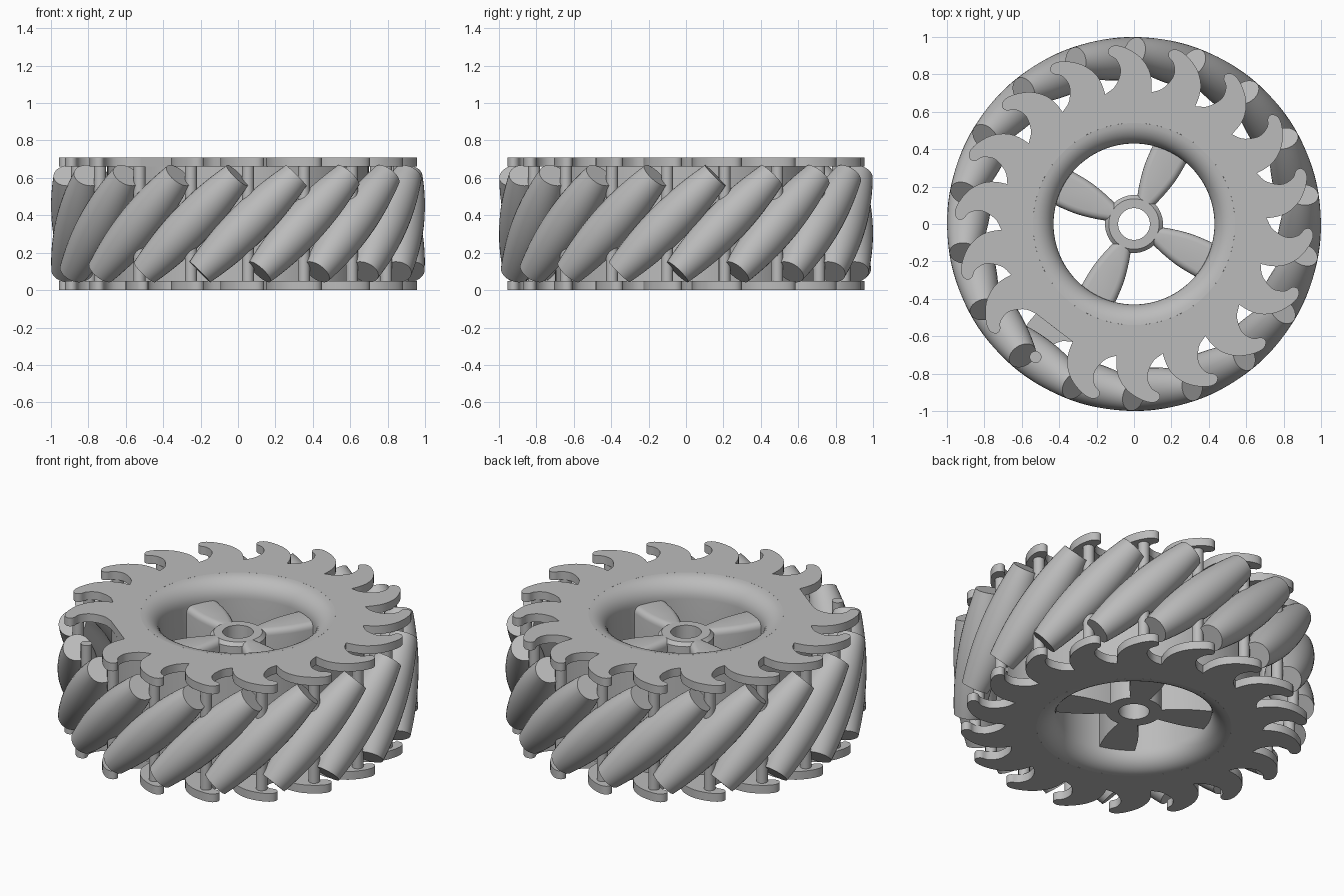
import bpy, bmesh
from math import sin, cos, pi, radians, sqrt
from mathutils import Matrix, Vector

if "Cube" in bpy.data.objects:
    bpy.data.objects.remove(bpy.data.objects["Cube"])

COUNT = 18
STEP = 2 * pi / COUNT
PHASE = radians(-6.5)      # angle of the first roller
HEIGHT, PLATE = 0.71, 0.05
MID = HEIGHT / 2
AXIS_R = 0.885             # distance of roller axes from the centre

grey = bpy.data.materials.new("plain grey")
grey.use_nodes = True
grey.diffuse_color = (0.5, 0.5, 0.5, 1)
grey.node_tree.nodes["Principled BSDF"].inputs["Base Color"].default_value = (0.5, 0.5, 0.5, 1)


def finish(name, bm, matrix=None, angle=35):
    """Turn a bmesh into a grey object with sharp edges kept."""
    bmesh.ops.recalc_face_normals(bm, faces=bm.faces)
    mesh = bpy.data.meshes.new(name)
    bm.to_mesh(mesh)
    bm.free()
    mesh.materials.append(grey)
    obj = bpy.data.objects.new(name, mesh)
    bpy.context.collection.objects.link(obj)
    if matrix:
        obj.matrix_world = matrix
    bpy.ops.object.select_all(action="DESELECT")
    obj.select_set(True)
    bpy.context.view_layer.objects.active = obj
    bpy.ops.object.shade_smooth_by_angle(angle=radians(angle))
    return obj


def revolve(profile, sides, closed):
    """Spin (radius, z) points about z; open profiles get flat caps."""
    bm = bmesh.new()
    rings = [[bm.verts.new((r * cos(2 * pi * i / sides), r * sin(2 * pi * i / sides), z))
              for i in range(sides)] for r, z in profile]
    pairs = list(zip(rings, rings[1:]))
    if closed:
        pairs.append((rings[-1], rings[0]))
    else:
        bm.faces.new(rings[0])
        bm.faces.new(rings[-1])
    for a, b in pairs:
        for i in range(sides):
            j = (i + 1) % sides
            bm.faces.new((a[i], a[j], b[j], b[i]))
    return bm


def smooth_path(points, cuts=3):
    """Catmull-Rom through the points."""
    pts = [Vector(p) for p in points]
    pts = [2 * pts[0] - pts[1]] + pts + [2 * pts[-1] - pts[-2]]
    out = []
    for a, b, c, d in zip(pts, pts[1:], pts[2:], pts[3:]):
        for k in range(cuts):
            t = k / cuts
            out.append(0.5 * (2 * b + (c - a) * t + (2 * a - 5 * b + 4 * c - d) * t ** 2
                              + (3 * b - a - 3 * c + d) * t ** 3))
    return out


# Rim body: drum with a bore flared at both ends
BORE, FLARE = 0.43, 0.11
arc = [(BORE + FLARE * (1 - cos(k * pi / 16)), FLARE * (1 - sin(k * pi / 16))) for k in range(9)]
profile = [(0.70, PLATE), (0.70, HEIGHT - PLATE), (BORE + FLARE, HEIGHT - PLATE)]
profile += [(r, HEIGHT - z) for r, z in reversed(arc)] + arc + [(BORE + FLARE, PLATE)]
finish("rim_body", revolve(profile, 96, True))

# Side plates: one hook outline (degrees, radius) repeated around a ring
HOOK = smooth_path([(-11, .71), (-10.5, .77), (-9, .83), (-5.5, .895), (-0.5, .945), (3, .96),
                    (5, .94), (4.7, .91), (2.7, .885), (1.5, .83), (2.5, .78), (5, .735), (9, .71)])


def side_plate(name, z, missing=None):
    outer = []
    for n in range(COUNT):
        for k, (deg, r) in enumerate(HOOK):
            if n == missing:           # straight edge in place of the hook
                t = k / len(HOOK)
                deg, r = -11 + 20 * t, 0.71 * cos(radians(10)) / cos(radians(-10 + 20 * t))
            a = PHASE + n * STEP + radians(deg)
            outer.append((r * cos(a), r * sin(a)))
    bm = bmesh.new()
    loops = []
    total = len(outer)
    for height in (z, z + PLATE):
        ring = [bm.verts.new((x, y, height)) for x, y in outer]
        # Inner circle, and a mid circle at the hook roots
        circles = []
        for r in (0.69, BORE + FLARE):
            circles.append([bm.verts.new((r * cos(a), r * sin(a), height)) for a in
                            (PHASE + radians(-11) + 2 * pi * i / total for i in range(total))])
        loops.append((ring, circles[0], circles[1]))
    size = len(HOOK)
    for ring, mid, inner in loops:
        for i in range(total):
            j = (i + 1) % total
            bm.faces.new((mid[i], mid[j], inner[j], inner[i]))
        for n in range(COUNT):
            run = [(n * size + k) % total for k in range(size + 1)]
            bm.faces.new([ring[i] for i in run] + [mid[i] for i in reversed(run)])
    for part in (0, 2):
        low, high = loops[0][part], loops[1][part]
        for i in range(total):
            j = (i + 1) % total
            bm.faces.new((low[i], low[j], high[j], high[i]))
    bmesh.ops.triangulate(bm, faces=[f for f in bm.faces if len(f.verts) > 4])
    finish(name, bm)


side_plate("lower_plate", 0)
side_plate("upper_plate", HEIGHT - PLATE, missing=12)

# Skewed barrel rollers, swelling to the outer wheel radius, and upright pins
HALF = 0.365
barrel = []
for k in range(17):
    t = HALF * (k / 8 - 1)
    barrel.append((1 - sqrt(AXIS_R ** 2 + t * t / 2), t))
for n in range(COUNT):
    turn = Matrix.Rotation(PHASE + n * STEP, 4, "Z")
    place = turn @ Matrix.Translation((AXIS_R, 0, MID))
    finish(f"roller_{n + 1}", revolve(barrel, 32, False), place @ Matrix.Rotation(radians(-45), 4, "X"))
    pin = [(0.032, 0.02 - MID), (0.032, HEIGHT - PLATE - MID)]
    finish(f"pin_{n + 1}", revolve(pin, 16, False), place)

# Centre hub with a shaft hole
LOW, HIGH = 0.1, 0.6
finish("centre_hub", revolve([(0.085, LOW), (0.155, LOW), (0.155, HIGH - 0.02),
                              (0.135, HIGH), (0.085, HIGH)], 48, True))

# Four widening spokes with rounded top edges
side = smooth_path([(0.12, 0.045), (0.2, 0.07), (0.3, 0.092), (0.4, 0.1), (0.46, 0.1)]) + [Vector((0.46, 0.1))]
for n in range(4):
    bm = bmesh.new()
    outline = [(x, -y) for x, y in side] + [(x, y) for x, y in reversed(side)]
    base = bm.faces.new([bm.verts.new((x, y, LOW)) for x, y in outline])
    top = bmesh.ops.extrude_face_region(bm, geom=[base], use_keep_orig=True)["geom"]
    bmesh.ops.translate(bm, verts=[g for g in top if isinstance(g, bmesh.types.BMVert)],
                        vec=(0, 0, HIGH - LOW))
    edges = [e for e in bm.edges if all(v.co.z > HIGH - 0.01 for v in e.verts)
             and e.verts[0].co.y * e.verts[1].co.y > 0]
    bmesh.ops.bevel(bm, geom=edges, offset=0.035, segments=4, profile=0.5, affect="EDGES")
    finish(f"spoke_{n + 1}", bm, Matrix.Rotation(radians(63 + 90 * n), 4, "Z"))
